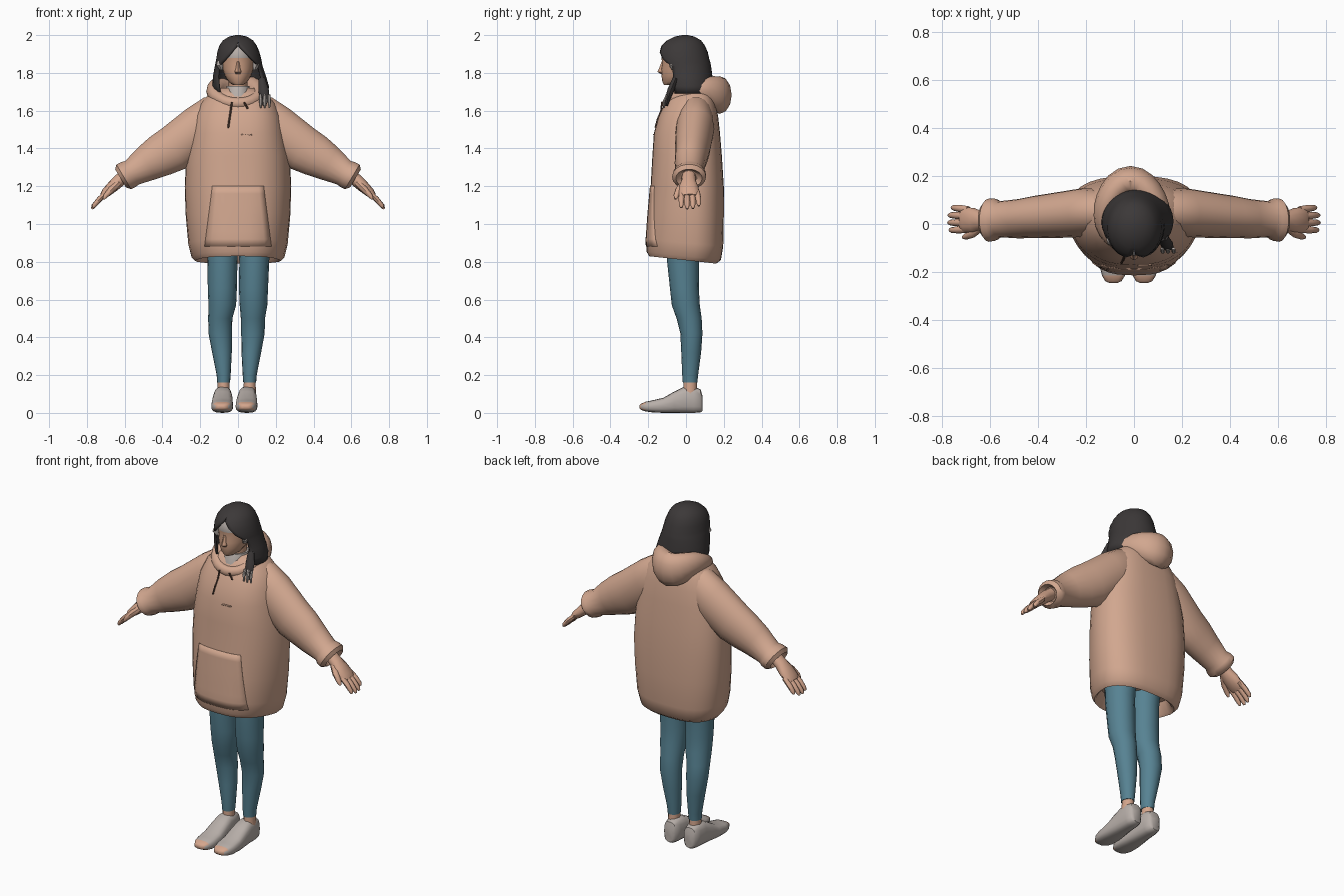
import bpy, bmesh, math
from mathutils import Vector
from mathutils.bvhtree import BVHTree


def material(name, rgb):
    m = bpy.data.materials.new(name)
    m.diffuse_color = (*rgb, 1)
    return m


CLOTH = material("peach_cloth", (0.64, 0.385, 0.275))
SKIN = material("skin", (0.66, 0.38, 0.265))
FACE = material("face_skin", (0.59, 0.335, 0.22))
HAIR = material("dark_hair", (0.045, 0.040, 0.040))
DENIM = material("blue_denim", (0.095, 0.225, 0.29))
GREY = material("pale_grey", (0.48, 0.43, 0.40))
CORD = material("dark_cord", (0.10, 0.055, 0.04))


def finish(name, bm, *mats):
    bmesh.ops.recalc_face_normals(bm, faces=bm.faces)
    me = bpy.data.meshes.new(name)
    bm.to_mesh(me)
    bm.free()
    for m in mats:
        me.materials.append(m)
    ob = bpy.data.objects.new(name, me)
    bpy.context.collection.objects.link(ob)
    return ob


def power(c, e):
    return math.copysign(abs(c) ** (2 / e), c)


def loft(name, secs, mats, u=(1, 0, 0), axis=None, n=14, e=2.0, loop=False, edit=None):
    """Skin rings (x, y, z, ru, rv) that stand across the path; u is the width direction."""
    bm = bmesh.new()
    rings, k = [], len(secs)
    for i, s in enumerate(secs):
        c = Vector(s[:3])
        a = secs[(i - 1) % k if loop else max(i - 1, 0)]
        b = secs[(i + 1) % k if loop else min(i + 1, k - 1)]
        t = Vector(axis) if axis else (Vector(b[:3]) - Vector(a[:3])).normalized()
        w = t.cross(Vector(u)).normalized()
        q = w.cross(t)
        rings.append([bm.verts.new(c + q * s[3] * power(math.cos(g), e) + w * s[4] * power(math.sin(g), e))
                      for g in (2 * math.pi * j / n for j in range(n))])
    for i in range(k if loop else k - 1):
        r, p = rings[i], rings[(i + 1) % k]
        for j in range(n):
            bm.faces.new((r[j], r[(j + 1) % n], p[(j + 1) % n], p[j]))
    if not loop:
        bm.faces.new(rings[0])
        bm.faces.new(rings[-1])
    if edit:
        edit(bm)
    return finish(name, bm, *mats)


def upright(rows):
    """Rows (z, x, half width, front y, back y) to horizontal rings."""
    return [(x, (f + b) / 2, z, w, (b - f) / 2) for z, x, w, f, b in rows]


# Hoodie body: narrower at the front, with a turned-in hem that is lower at the back
def shape_body(bm):
    for v in bm.verts:
        v.co.x *= 1 - 0.2 * min(1, max(0, (0.03 - v.co.y) / 0.2))
        v.co.z -= 0.11 * v.co.y * min(1, max(0, (1.15 - v.co.z) / 0.3))


body = loft("hoodie_body", upright([
    (0.88, 0, 0.19, -0.15, 0.13), (0.82, 0, 0.215, -0.18, 0.145), (0.808, 0, 0.23, -0.195, 0.16),
    (0.83, 0, 0.25, -0.208, 0.185), (0.90, 0, 0.267, -0.21, 0.197), (1.05, 0, 0.281, -0.20, 0.20),
    (1.20, 0, 0.286, -0.187, 0.20), (1.36, 0, 0.277, -0.178, 0.19), (1.48, 0, 0.255, -0.17, 0.18),
    (1.57, 0, 0.235, -0.145, 0.17), (1.64, 0, 0.20, -0.11, 0.155), (1.69, 0, 0.15, -0.08, 0.14),
    (1.72, 0, 0.10, -0.05, 0.12)]), [CLOTH], axis=(0, 0, 1), n=32, e=2.7, edit=shape_body)
tree = BVHTree.FromPolygons([v.co for v in body.data.vertices], [p.vertices[:] for p in body.data.polygons])


def front_y(x, z):
    return tree.ray_cast(Vector((x, -1, z)), Vector((0, 1, 0)))[0].y


def front_panel(name, z0, z1, w0, w1, lift, mat, cx=0, nx=10, nz=8):
    """Thin plate that lies on the front of the body."""
    bm = bmesh.new()
    grid = []
    for i in range(nz + 1):
        t = i / nz
        z, w = z0 + (z1 - z0) * t, w0 + (w1 - w0) * t
        xs = [cx + w * (2 * j / nx - 1) for j in range(nx + 1)]
        grid.append([bm.verts.new((x, front_y(x, z) - lift, z)) for x in xs])
    for i in range(nz):
        for j in range(nx):
            bm.faces.new((grid[i][j], grid[i][j + 1], grid[i + 1][j + 1], grid[i + 1][j]))
    ob = finish(name, bm, mat)
    s = ob.modifiers.new("thickness", "SOLIDIFY")
    s.thickness, s.offset = 0.008, 0
    return ob


front_panel("pouch_pocket", 0.88, 1.20, 0.175, 0.135, 0.0, CLOTH)
front_panel("chest_fold", 1.47, 1.476, 0.03, 0.025, 0.002, CLOTH, cx=0.045, nx=4, nz=1)

# Hood: a collar, low at the front, that swells into a sagging bag at the back
hood = []
for i in range(24):
    g = 2 * math.pi * i / 24
    back = (1 - math.cos(g)) / 2
    x = 0.13 * math.sin(g) * (1 - 0.22 * back) - 0.015 * back
    y = 0.03 - 0.13 * math.cos(g) + 0.018 * back ** 4
    z = 1.638 + 0.085 * math.sin(math.pi * min(back * 1.1, 1) / 2) - 0.04 * back ** 4
    hood.append((x, y, z, 0.03 + 0.07 * back ** 1.8, 0.026 + 0.038 * back))
loft("hood", hood, [CLOTH], u=(0, 0, 1), n=12, loop=True)

# Drawstrings lying on the chest
for sx, low in ((-1, 1.51), (1, 1.61)):
    path = [((0.032 + 0.02 * t) * sx, 1.645 + (low - 1.645) * t) for t in (0, 0.33, 0.66, 1)]
    loft("drawstring", [(x, min(front_y(x, z) - 0.003, -0.128), z, 0.005, 0.005) for x, z in path], [CORD], n=6)

# Sleeves and hands
for sx, side in ((-1, "left"), (1, "right")):
    def arm(rows):
        return [(x * sx, *r) for x, *r in rows]
    Y = (0, 1, 0)
    loft(side + "_sleeve", arm([
        (0.03, 0.05, 1.62, 0.06, 0.07), (0.12, 0.052, 1.57, 0.09, 0.118), (0.21, 0.048, 1.502, 0.102, 0.126),
        (0.34, 0.035, 1.40, 0.094, 0.125), (0.41, 0.03, 1.362, 0.088, 0.115), (0.48, 0.022, 1.322, 0.082, 0.098),
        (0.56, 0.02, 1.272, 0.075, 0.073),
        (0.58, 0.018, 1.262, 0.088, 0.077), (0.605, 0.016, 1.25, 0.09, 0.077), (0.622, 0.016, 1.242, 0.07, 0.056),
        (0.60, 0.016, 1.252, 0.045, 0.04)]), [CLOTH], u=Y, axis=(0.86 * sx, 0, -0.51), n=18)
    loft(side + "_palm", arm([
        (0.59, 0.015, 1.262, 0.036, 0.034), (0.635, 0.014, 1.225, 0.04, 0.034), (0.665, 0.014, 1.197, 0.052, 0.031),
        (0.70, 0.016, 1.165, 0.054, 0.025), (0.718, 0.017, 1.147, 0.046, 0.016)]), [SKIN], u=Y, n=12)
    for k, reach in enumerate((0.93, 1.0, 0.98, 0.82)):
        y = -0.022 + 0.027 * k
        loft(side + "_finger", arm([
            (0.69, y, 1.17, 0.015, 0.015), (0.69 + 0.045 * reach, y * 1.1, 1.17 - 0.04 * reach, 0.015, 0.014),
            (0.69 + 0.075 * reach, y * 1.15, 1.17 - 0.075 * reach, 0.012, 0.012),
            (0.69 + 0.083 * reach, y * 1.15, 1.17 - 0.09 * reach, 0.006, 0.006)]), [SKIN], u=Y, n=8)
    loft(side + "_thumb", arm([
        (0.635, -0.008, 1.215, 0.02, 0.02), (0.67, -0.038, 1.182, 0.019, 0.018),
        (0.70, -0.052, 1.15, 0.014, 0.013), (0.712, -0.056, 1.132, 0.006, 0.006)]), [SKIN], u=Y, n=8)


# Legs, ankles and shoes
def toe_patch(bm):
    bmesh.ops.recalc_face_normals(bm, faces=bm.faces)
    for f in bm.faces:
        c = f.calc_center_median()
        if c.y < -0.19 and 0.015 < c.z < 0.056 and f.normal.y < -0.3 and abs(f.normal.x) < 0.7:
            f.material_index = 1


for side, hip, knee, calf, ankle, foot, toe in (
        ("left", -0.082, -0.083, -0.094, -0.076, -0.078, -0.086),
        ("right", 0.086, 0.082, 0.079, 0.062, 0.052, 0.042)):
    loft(side + "_legging", upright([
        (0.16, ankle, 0.034, -0.017, 0.06), (0.20, ankle, 0.037, -0.02, 0.064),
        (0.32, (ankle + calf) / 2, 0.052, -0.025, 0.08), (0.42, calf, 0.062, -0.03, 0.087),
        (0.50, calf, 0.064, -0.05, 0.083), (0.57, knee, 0.073, -0.075, 0.073), (0.66, knee, 0.077, -0.085, 0.068),
        (0.80, hip, 0.079, -0.10, 0.07), (0.92, hip, 0.085, -0.10, 0.08)]), [DENIM], axis=(0, 0, 1), n=16)
    loft(side + "_ankle", upright([(0.09, ankle, 0.033, -0.015, 0.06), (0.18, ankle, 0.031, -0.013, 0.057)]),
         [SKIN], axis=(0, 0, 1), n=12)
    shoe = []
    for y, low, top, w in ((0.087, 0.01, 0.09, 0.024), (0.077, 0.003, 0.125, 0.038), (0.04, 0, 0.14, 0.046),
                           (-0.01, 0, 0.138, 0.049), (-0.06, 0, 0.114, 0.054), (-0.12, 0, 0.08, 0.058),
                           (-0.18, 0.003, 0.066, 0.057), (-0.215, 0.008, 0.059, 0.048),
                           (-0.238, 0.016, 0.048, 0.034), (-0.246, 0.024, 0.04, 0.016)):
        x = foot + (toe - foot) * (0.09 - y) / 0.33
        shoe.append((x, y, (low + top) / 2, w, (top - low) / 2))
    loft(side + "_shoe", shoe, [GREY, SKIN], axis=(0, -1, 0), n=16, e=2.9, edit=toe_patch)


# Head with a pale parting above the forehead, plus neck, collar, nose and ears
def parting(bm):
    for f in bm.faces:
        f.material_index = int(f.calc_center_median().z > 1.885)


loft("head", upright([
    (1.735, 0, 0.026, -0.115, -0.03), (1.752, 0, 0.049, -0.125, 0.0), (1.785, 0, 0.070, -0.130, 0.05),
    (1.82, 0, 0.082, -0.132, 0.08), (1.85, 0, 0.087, -0.126, 0.09), (1.88, 0, 0.088, -0.130, 0.09),
    (1.92, 0, 0.082, -0.132, 0.08), (1.955, 0, 0.058, -0.105, 0.06)]), [FACE, GREY],
    axis=(0, 0, 1), n=20, edit=parting)
loft("nose", upright([(1.793, 0, 0.014, -0.132, -0.11), (1.806, 0, 0.018, -0.151, -0.11),
                      (1.825, 0, 0.012, -0.142, -0.11), (1.86, 0, 0.008, -0.129, -0.11)]),
     [FACE], axis=(0, 0, 1), n=8)
loft("neck", upright([(1.62, 0, 0.055, -0.06, 0.06), (1.78, 0, 0.048, -0.06, 0.05)]), [FACE], axis=(0, 0, 1))
loft("shirt_collar", upright([(1.62, 0, 0.085, -0.10, 0.08), (1.69, 0, 0.07, -0.088, 0.07),
                              (1.73, 0, 0.06, -0.07, 0.06)]), [GREY], axis=(0, 0, 1))
for sx in (-1, 1):
    loft("ear", upright([(1.815, 0.088 * sx, 0.01, -0.075, -0.045), (1.84, 0.097 * sx, 0.018, -0.09, -0.04),
                         (1.862, 0.094 * sx, 0.013, -0.083, -0.045)]), [GREY], axis=(0, 0, 1), n=8)

# Hair: rings left open at the front, the gap widening downwards
bm = bmesh.new()
rows, m = [], 30
for z, cx, w, f, b, gap in (
        (2.0, 0, 0.012, -0.02, 0.01, 0.0), (1.992, 0, 0.048, -0.06, 0.045, 0.0), (1.972, 0, 0.08, -0.10, 0.08, 0.0),
        (1.945, 0, 0.099, -0.13, 0.10, 0.06), (1.91, 0.002, 0.112, -0.147, 0.115, 0.34),
        (1.875, 0.004, 0.119, -0.150, 0.123, 0.62), (1.855, 0.004, 0.123, -0.148, 0.129, 0.82),
        (1.835, 0.004, 0.127, -0.138, 0.133, 1.02), (1.78, 0.008, 0.141, -0.13, 0.14, 1.0),
        (1.73, 0.014, 0.15, -0.12, 0.145, 0.92), (1.69, 0.016, 0.145, -0.11, 0.145, 0.92)):
    row = []
    for j in range(m + 1):
        g = -math.pi / 2 + gap + (2 * math.pi - 2 * gap) * j / m
        row.append(bm.verts.new((cx + w * math.cos(g), (f + b) / 2 + (b - f) / 2 * math.sin(g), z)))
    rows.append(row)
for r, p in zip(rows, rows[1:]):
    for j in range(m):
        bm.faces.new((r[j], r[j + 1], p[j + 1], p[j]))
bm.faces.new(rows[0])
bmesh.ops.remove_doubles(bm, verts=bm.verts, dist=0.0005)
hair = finish("hair", bm, HAIR)
s = hair.modifiers.new("thickness", "SOLIDIFY")
s.thickness, s.offset = 0.012, -1

# Loose front lock with pale tips
loft("hair_lock", [(0.125, -0.055, 1.77, 0.018, 0.016), (0.135, -0.08, 1.71, 0.028, 0.018),
                   (0.14, -0.098, 1.66, 0.024, 0.014), (0.14, -0.105, 1.625, 0.008, 0.008)], [HAIR], n=8)
for dx in (-0.022, 0.0, 0.024):
    loft("lock_tip", [(0.14 + dx, -0.102, 1.685, 0.007, 0.006), (0.142 + dx, -0.116, 1.65, 0.009, 0.007),
                      (0.142 + dx, -0.115, 1.615, 0.004, 0.004)], [GREY], n=6)

# Smooth shading with sharp edges kept
for ob in bpy.context.scene.objects:
    ob.select_set(True)
bpy.context.view_layer.objects.active = body
bpy.ops.object.shade_smooth_by_angle(angle=math.radians(45))
